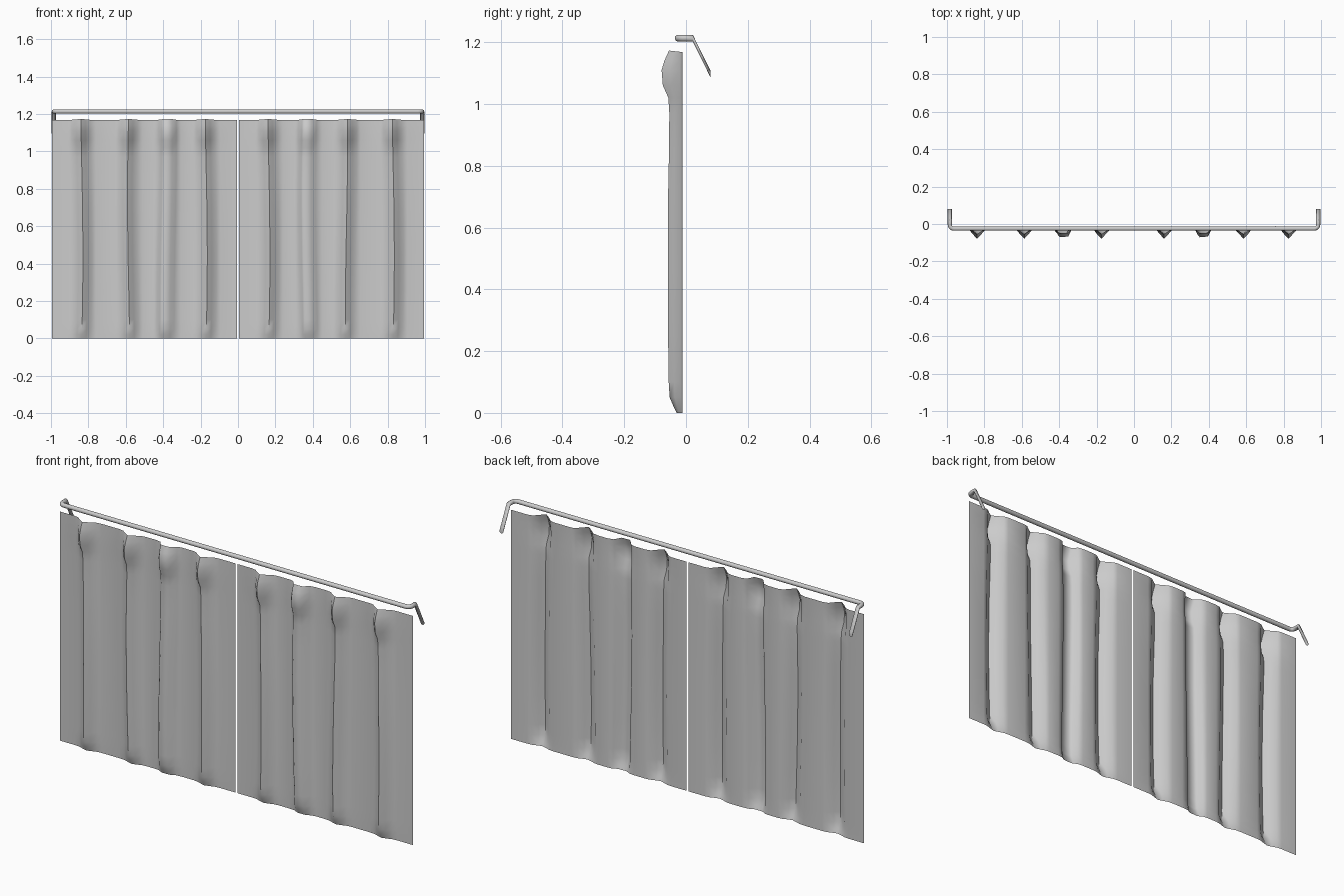
import bpy, bmesh, math

if "Cube" in bpy.data.objects:
    bpy.data.objects.remove(bpy.data.objects["Cube"])

FLAT_Y = -0.012   # plane of the hanging cloth


def make_object(name, bm):
    bmesh.ops.recalc_face_normals(bm, faces=bm.faces[:])
    mesh = bpy.data.meshes.new(name)
    bm.to_mesh(mesh)
    bm.free()
    obj = bpy.data.objects.new(name, mesh)
    bpy.context.collection.objects.link(obj)
    bpy.ops.object.select_all(action='DESELECT')
    obj.select_set(True)
    bpy.context.view_layer.objects.active = obj
    bpy.ops.object.shade_smooth_by_angle(angle=math.radians(60))
    return obj


# fold depth at each height: tucked hem, long body, waist, pinched pleat, top edge
PROFILE = [(0.0, .018), (0.02, .028), (0.05, .041), (0.1, .044), (0.25, .046),
           (0.45, .047), (0.7, .046), (0.85, .043), (0.97, .042), (1.02, .045),
           (1.06, .063), (1.11, .067), (1.14, .058), (1.168, .043)]

# fold cross-section: offset from the fold centre, share of the depth
SHARP = [(-.075, 0), (-.05, .12), (-.025, .6), (0, 1), (.025, .6), (.05, .12), (.075, 0)]
BLUNT = [(-.075, 0), (-.05, .15), (-.032, .7), (-.022, .88), (.022, .82), (.045, .15), (.075, 0)]


def curtain(name, x0, x1, folds):
    bm = bmesh.new()
    rows = []
    for z, depth in PROFILE:
        row = [bm.verts.new((x0, FLAT_Y, z))]
        for i, (cx, section) in enumerate(folds):
            drift = 0.006 * math.sin(3.5 * z + 2.1 * i)
            for off, share in section:
                x = cx + off + (drift if share else 0)
                # the top edge lifts a little over each fold
                lift = 0.005 * share if z > 1.15 else 0
                row.append(bm.verts.new((x, FLAT_Y - depth * share, z + lift)))
        row.append(bm.verts.new((x1, FLAT_Y, z)))
        rows.append(row)
    for a, b in zip(rows, rows[1:]):
        for i in range(len(a) - 1):
            bm.faces.new((a[i], a[i + 1], b[i + 1], b[i]))
    make_object(name, bm)


curtain("left_curtain", -0.995, -0.006,
        [(-0.835, SHARP), (-0.585, SHARP), (-0.38, BLUNT), (-0.17, SHARP)])
curtain("right_curtain", 0.006, 0.995,
        [(0.165, SHARP), (0.375, BLUNT), (0.58, SHARP), (0.83, SHARP)])


# curtain rod with rounded corners and sloping wall brackets, one swept tube
R, ROD_Z, BEND, SIDES = 0.011, 1.213, 0.022, 16
stations = []                                   # x, y, z, heading angle
for i in range(7):
    a = math.pi / 2 * i / 6
    stations.append((0.963 + BEND * math.sin(a), -0.003 - BEND * math.cos(a), ROD_Z, a))
stations += [(0.985, 0.022, ROD_Z, math.pi / 2), (0.985, 0.08, 1.096, math.pi / 2)]
path = [(-x, y, z, -a) for x, y, z, a in reversed(stations)] + stations

bm = bmesh.new()
rings = []
for x, y, z, a in path:
    ring = []
    for k in range(SIDES):
        t = 2 * math.pi * k / SIDES
        side = R * math.cos(t)
        ring.append(bm.verts.new((x - side * math.sin(a), y + side * math.cos(a),
                                  z + R * math.sin(t))))
    rings.append(ring)
for a, b in zip(rings, rings[1:]):
    for k in range(SIDES):
        n = (k + 1) % SIDES
        bm.faces.new((a[k], a[n], b[n], b[k]))
bm.faces.new(rings[0])
bm.faces.new(rings[-1])
make_object("curtain_rod", bm)
